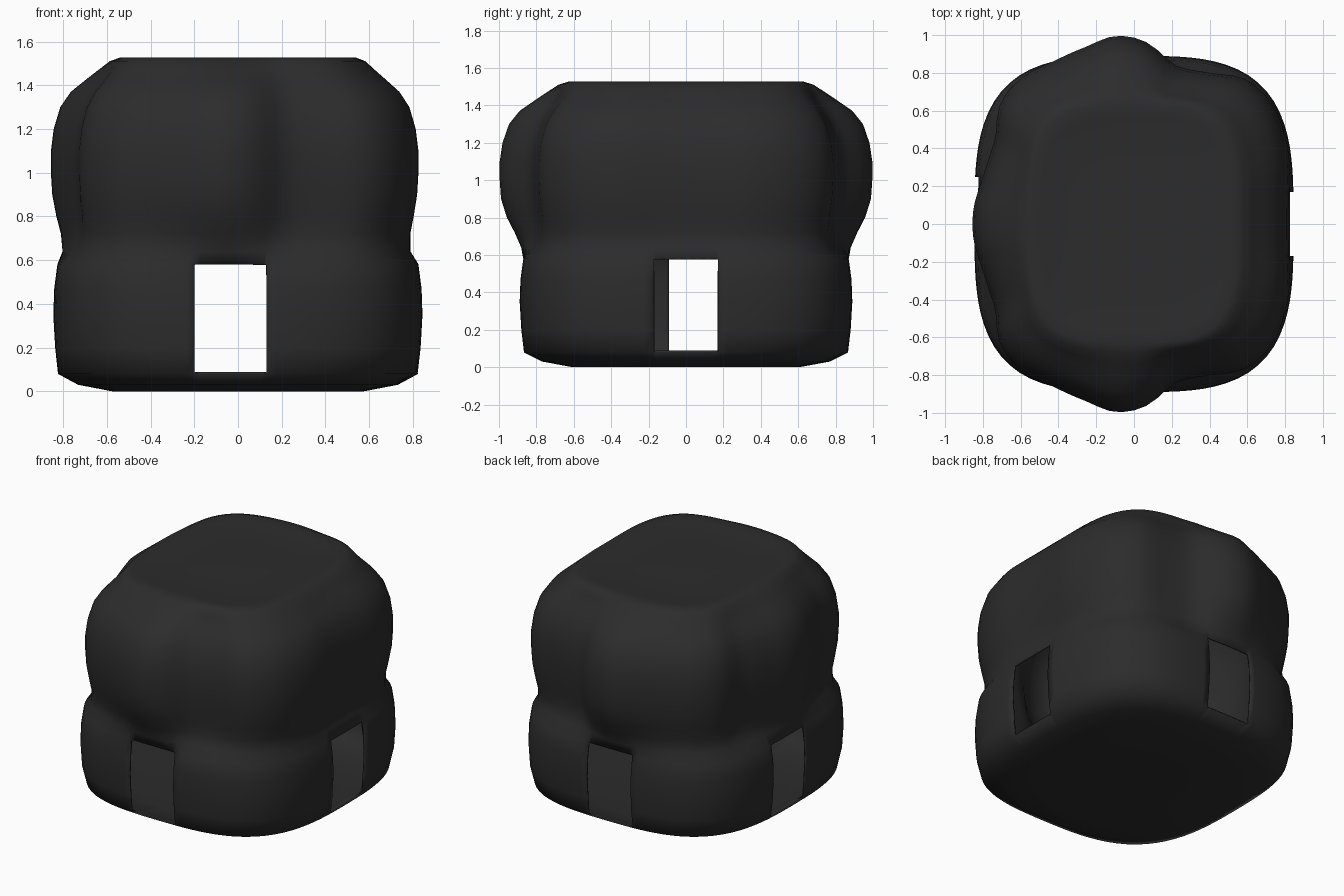
import bpy, bmesh, math
from mathutils import Vector

if "Cube" in bpy.data.objects:
    bpy.data.objects.remove(bpy.data.objects["Cube"])

SEG = 96

# Bumpy outline of the upper half seen from the top, mirrored front to back
HALF = [(.82, .12), (.81, .42), (.72, .65), (.58, .77), (.4, .80), (.22, .84),
        (.06, .965), (-.1, .995), (-.25, .94), (-.43, .86), (-.6, .77), (-.71, .63),
        (-.735, .45), (-.8, .25), (-.85, .08)]
UPPER = HALF + [(x, -y) for x, y in HALF]


def superellipse(a, b, n):
    def radius(t):
        return (abs(math.cos(t) / a) ** n + abs(math.sin(t) / b) ** n) ** (-1 / n)
    return radius


def outline(points):
    """Smooth periodic radius from outline points."""
    tab = sorted((math.atan2(y, x) % math.tau, math.hypot(x, y)) for x, y in points)
    n = len(tab)

    def radius(t):
        t %= math.tau
        i = max((k for k in range(n) if tab[k][0] <= t), default=-1)
        a0, a1 = tab[i][0], tab[(i + 1) % n][0]
        f = ((t - a0) % math.tau) / ((a1 - a0) % math.tau)
        p0, p1, p2, p3 = (tab[(i + k) % n][1] for k in (-1, 0, 1, 2))
        return p1 + .5 * f * (p2 - p0 + f * (2 * p0 - 5 * p1 + 4 * p2 - p3
                                             + f * (3 * (p1 - p2) + p3 - p0)))
    return radius


bottom = superellipse(.845, .89, 2.4)
lower = superellipse(.845, .89, 3.3)
upper = outline(UPPER)
top = superellipse(.55, .64, 3.6)

# Rows: height, scale, then shares of the bottom, lower, upper and top outlines
ROWS = [(.002, .35, 1, 0, 0, 0), (0, .68, 1, 0, 0, 0), (.03, .865, .7, .3, 0, 0),
        (.08, .975, .2, .8, 0, 0), (.2, .99, 0, 1, 0, 0), (.35, 1, 0, 1, 0, 0),
        (.47, .995, 0, 1, 0, 0), (.58, .978, 0, 1, 0, 0), (.64, .945, 0, .6, .4, 0),
        (.72, .95, 0, .3, .7, 0), (.8, .972, 0, .1, .9, 0), (.9, .993, 0, 0, 1, 0),
        (1.0, 1, 0, 0, 1, 0), (1.1, 1, 0, 0, 1, 0), (1.2, .985, 0, 0, 1, 0),
        (1.3, .95, 0, 0, 1, 0), (1.37, .91, 0, 0, .95, .05), (1.42, .92, 0, 0, .7, .3),
        (1.47, .95, 0, 0, .4, .6), (1.51, 1, 0, 0, .12, .88), (1.527, .98, 0, 0, 0, 1),
        (1.515, .88, 0, 0, 0, 1), (1.52, .45, 0, 0, 0, 1)]

bm = bmesh.new()
rings = []
for z, s, *shares in ROWS:
    ring = []
    for k in range(SEG):
        t = math.tau * k / SEG
        r = s * sum(w * f(t) for w, f in zip(shares, (bottom, lower, upper, top)))
        ring.append(bm.verts.new((r * math.cos(t), r * math.sin(t), z)))
    rings.append(ring)
for a, b in zip(rings, rings[1:]):
    for k in range(SEG):
        j = (k + 1) % SEG
        bm.faces.new((a[k], a[j], b[j], b[k]))
bm.faces.new(rings[0][::-1])
bm.faces.new(rings[-1])

# Door openings: axis, side, from, to (the left door is offset from the right one)
DOORS = [(1, -1, -.20, .13), (1, 1, -.20, .13), (0, 1, -.17, .17), (0, -1, -.09, .25)]
Z0, Z1 = .08, .58

for axis, side, lo, hi in DOORS:
    across = 1 - axis
    no = Vector((0, 0, 0))
    no[across] = 1
    up = Vector((0, 0, 1))
    # Cut the wall along the four door edges
    for co, normal in ((no * lo, no), (no * hi, no), (up * Z0, up), (up * Z1, up)):
        faces = []
        for f in bm.faces:
            c = f.calc_center_median()
            if side * c[axis] > .6 and lo - .08 < c[across] < hi + .08 and c.z < .7:
                faces.append(f)
        geom = set(faces)
        for f in faces:
            geom.update(f.edges)
            geom.update(f.verts)
        bmesh.ops.bisect_plane(bm, geom=list(geom), plane_co=co, plane_no=normal, dist=1e-5)
    gone = []
    for f in bm.faces:
        c = f.calc_center_median()
        if side * c[axis] > .6 and lo < c[across] < hi and Z0 < c.z < Z1:
            gone.append(f)
    bmesh.ops.delete(bm, geom=gone, context='FACES')

bmesh.ops.recalc_face_normals(bm, faces=bm.faces)
me = bpy.data.meshes.new("rock_hut_shell")
bm.to_mesh(me)
bm.free()

mat = bpy.data.materials.new("charcoal stone")
mat.diffuse_color = (.025, .025, .025, 1)
mat.use_nodes = True
mat.node_tree.nodes["Principled BSDF"].inputs["Base Color"].default_value = mat.diffuse_color
me.materials.append(mat)
shell = bpy.data.objects.new("rock_hut_shell", me)
bpy.context.collection.objects.link(shell)

# Thin hollow wall
solid = shell.modifiers.new("wall", 'SOLIDIFY')
solid.thickness = .01
solid.offset = -1

bpy.context.view_layer.objects.active = shell
shell.select_set(True)
bpy.ops.object.shade_smooth_by_angle(angle=math.radians(75))
